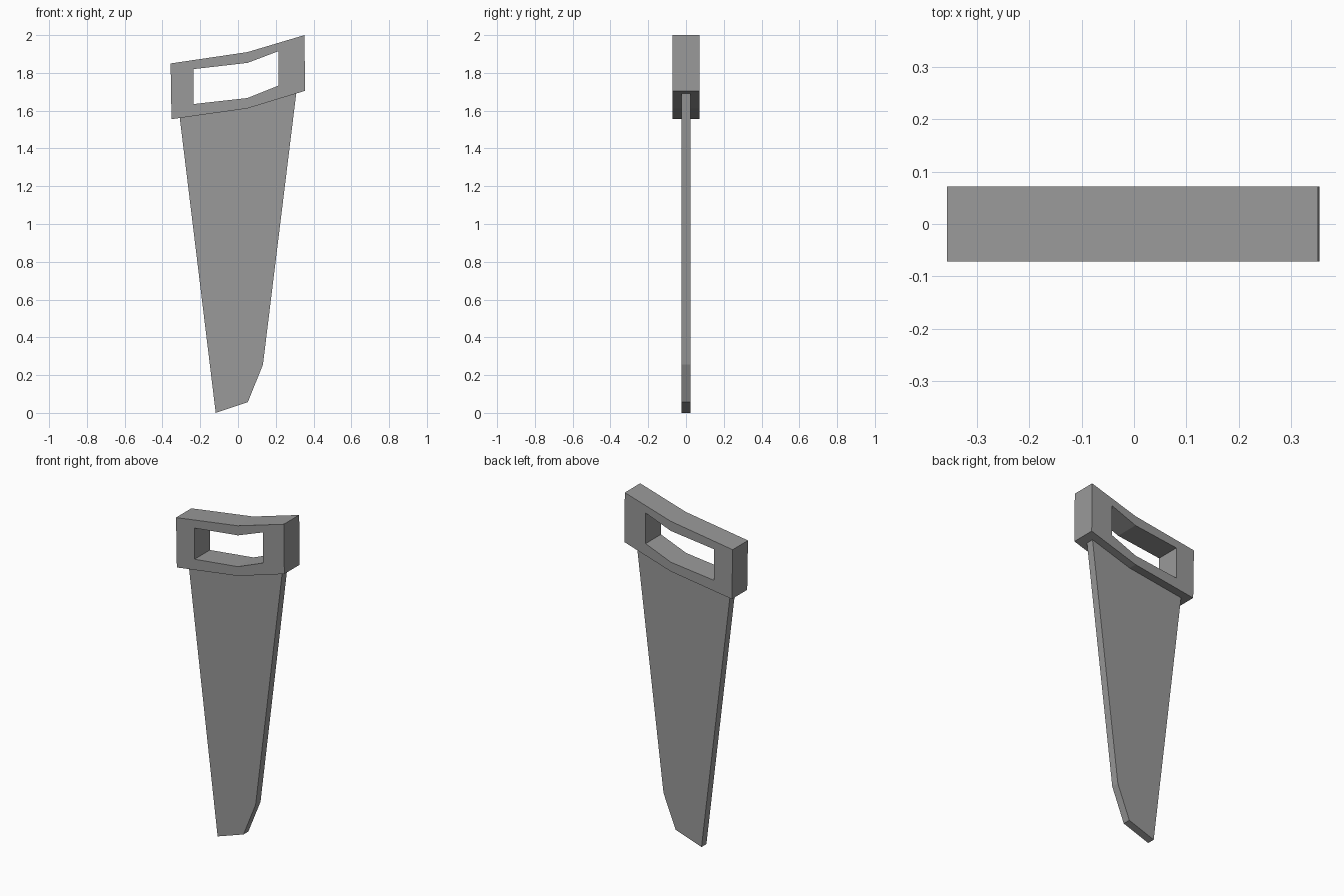
import bpy
import bmesh
from mathutils import Vector

cube = bpy.data.objects.get("Cube")
if cube:
    bpy.data.objects.remove(cube, do_unlink=True)

# One plain grey for the whole tool
grey = bpy.data.materials.new("grey")
grey.use_nodes = True
colour = (0.32, 0.32, 0.32, 1)
grey.diffuse_color = colour
grey.node_tree.nodes["Principled BSDF"].inputs["Base Color"].default_value = colour


def slab(name, outline, half_depth, hole=None):
    """Extrude an x-z outline along y, with an optional matching hole."""
    bm = bmesh.new()

    def ring(points):
        return [bm.verts.new((x, -half_depth, z)) for x, z in points]

    outer = ring(outline)
    if hole:
        inner = ring(hole)
        for i in range(len(outer)):
            j = (i + 1) % len(outer)
            bm.faces.new((outer[i], outer[j], inner[j], inner[i]))
    else:
        bm.faces.new(outer)
    extruded = bmesh.ops.extrude_face_region(bm, geom=bm.faces[:])
    moved = [g for g in extruded["geom"] if isinstance(g, bmesh.types.BMVert)]
    bmesh.ops.translate(bm, verts=moved, vec=Vector((0, 2 * half_depth, 0)))
    bmesh.ops.recalc_face_normals(bm, faces=bm.faces[:])
    mesh = bpy.data.meshes.new(name)
    bm.to_mesh(mesh)
    bm.free()
    mesh.materials.append(grey)
    obj = bpy.data.objects.new(name, mesh)
    bpy.context.collection.objects.link(obj)
    return obj


# Bent handle with a grip opening
slab("handle",
     [(-0.357, 1.85), (0.05, 1.91), (0.352, 2.0),
      (0.355, 1.705), (0.05, 1.612), (-0.352, 1.555)],
     0.072,
     hole=[(-0.235, 1.82), (0.05, 1.853), (0.215, 1.915),
           (0.215, 1.733), (0.05, 1.667), (-0.235, 1.635)])

# Tapered blade with a clipped tip, set just into the handle
slab("blade",
     [(-0.309, 1.568), (0.05, 1.618), (0.309, 1.697),
      (0.132, 0.255), (0.052, 0.057), (-0.118, 0.0)],
     0.023)
